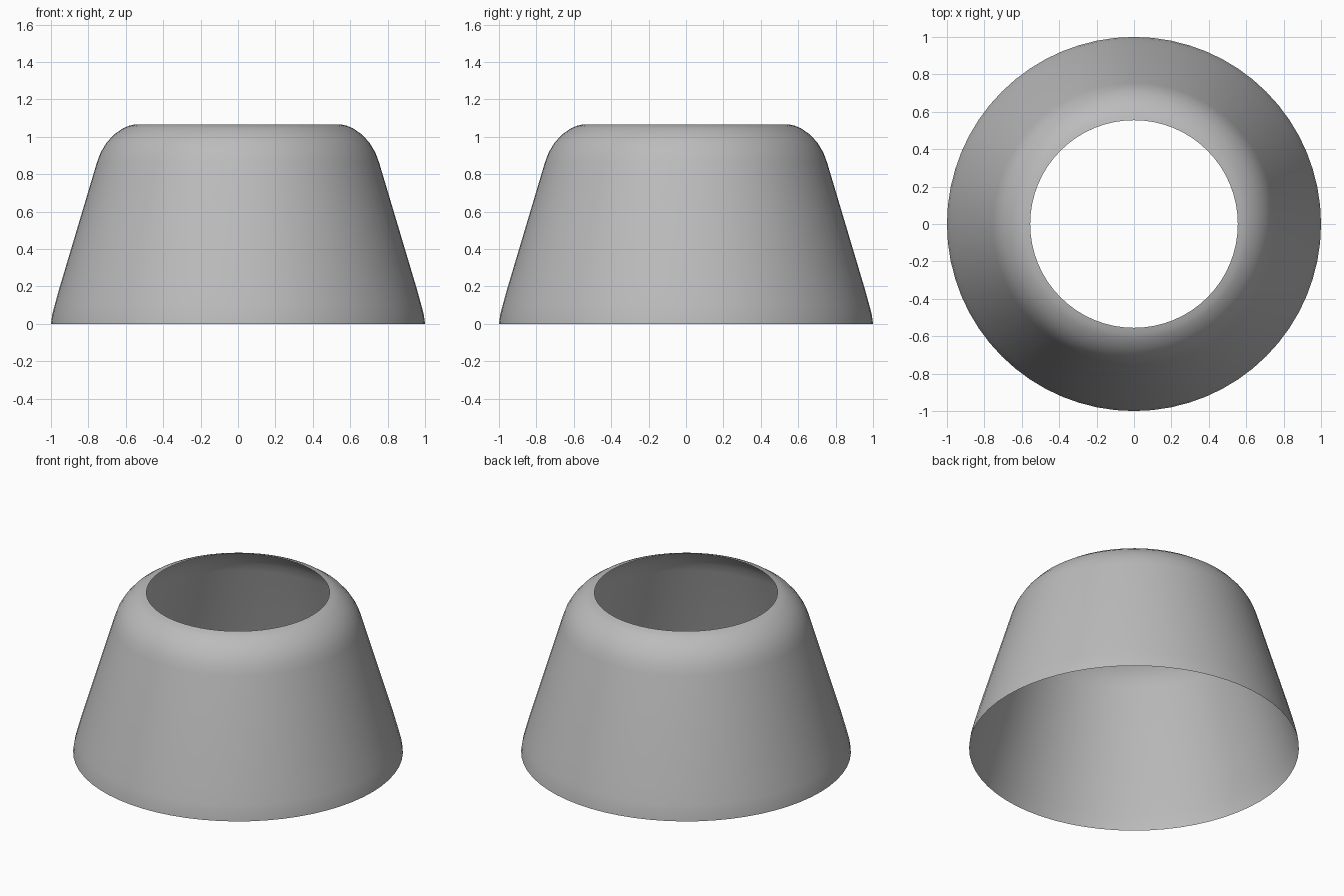
import bpy
import bmesh
import math

cube = bpy.data.objects.get("Cube")
if cube:
    bpy.data.objects.remove(cube, do_unlink=True)

SEGMENTS = 64

# Plain grey material
grey = bpy.data.materials.new("plain_grey")
grey.use_nodes = True
colour = (0.5, 0.5, 0.5, 1)
grey.diffuse_color = colour
grey.node_tree.nodes["Principled BSDF"].inputs["Base Color"].default_value = colour

# Side profile as (radius, height): flared foot, sloped wall, rounded shoulder
profile = [(1.0, 0.0), (0.993, 0.05), (0.98, 0.1), (0.955, 0.19), (0.755, 0.86),
           (0.735, 0.915), (0.705, 0.965), (0.665, 1.01),
           (0.615, 1.045), (0.585, 1.058), (0.555, 1.065)]

# Open shell: revolve the profile about the vertical axis
bm = bmesh.new()
rings = []
for radius, height in profile:
    ring = []
    for i in range(SEGMENTS):
        a = math.tau * i / SEGMENTS
        ring.append(bm.verts.new((radius * math.cos(a), radius * math.sin(a), height)))
    rings.append(ring)
for lower, upper in zip(rings, rings[1:]):
    for i in range(SEGMENTS):
        j = (i + 1) % SEGMENTS
        face = bm.faces.new((lower[i], lower[j], upper[j], upper[i]))
        face.smooth = True

mesh = bpy.data.meshes.new("tapered_shell")
bm.to_mesh(mesh)
bm.free()
mesh.materials.append(grey)
shell = bpy.data.objects.new("tapered_shell", mesh)
bpy.context.collection.objects.link(shell)
